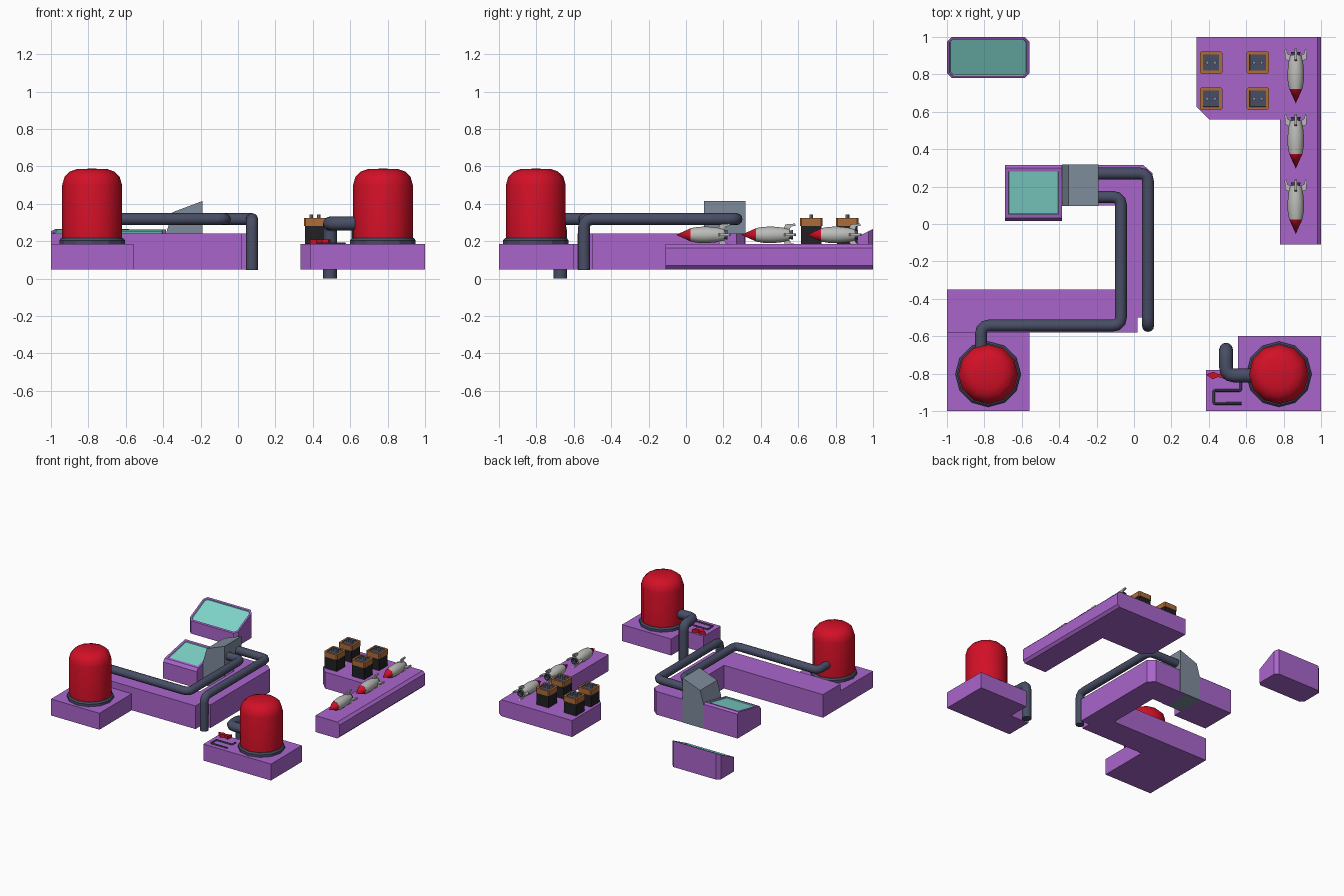
import bpy, bmesh, math
from mathutils import Vector, Matrix

if "Cube" in bpy.data.objects:
    bpy.data.objects.remove(bpy.data.objects["Cube"])


def mat(name, r, g, b):
    m = bpy.data.materials.new(name)
    m.diffuse_color = (r, g, b, 1)
    m.use_nodes = True
    m.node_tree.nodes["Principled BSDF"].inputs["Base Color"].default_value = m.diffuse_color
    return m


PURPLE = mat("purple", 0.40, 0.13, 0.60)
RED = mat("red", 0.65, 0.005, 0.02)
SLATE = mat("slate", 0.065, 0.075, 0.13)
STEEL = mat("steel", 0.21, 0.26, 0.33)
TEAL = mat("teal", 0.21, 0.66, 0.59)
COPPER = mat("copper", 0.42, 0.15, 0.04)
BLACK = mat("black", 0.015, 0.015, 0.018)
SILVER = mat("silver", 0.5, 0.5, 0.48)


def finish(name, bm, *mats, smooth=None):
    bmesh.ops.recalc_face_normals(bm, faces=bm.faces)
    me = bpy.data.meshes.new(name)
    bm.to_mesh(me)
    bm.free()
    ob = bpy.data.objects.new(name, me)
    bpy.context.collection.objects.link(ob)
    for m in mats:
        me.materials.append(m)
    if smooth:
        shade(ob, smooth)
    return ob


def shade(ob, deg):
    bpy.ops.object.select_all(action='DESELECT')
    ob.select_set(True)
    bpy.context.view_layer.objects.active = ob
    bpy.ops.object.shade_smooth_by_angle(angle=math.radians(deg))


def prism(pts, lo, hi, axis='z'):
    """Extrude a 2D outline along an axis (x: pts are yz, y: pts are xz, z: pts are xy)."""
    put = {'x': lambda a, b, h: (h, a, b), 'y': lambda a, b, h: (a, h, b),
           'z': lambda a, b, h: (a, b, h)}[axis]
    bm = bmesh.new()
    rings = [[bm.verts.new(put(a, b, h)) for a, b in pts] for h in (lo, hi)]
    for r in rings:
        bm.faces.new(r)
    n = len(pts)
    for i in range(n):
        j = (i + 1) % n
        bm.faces.new((rings[0][i], rings[0][j], rings[1][j], rings[1][i]))
    bmesh.ops.recalc_face_normals(bm, faces=bm.faces)
    return bm


def rect(x0, x1, y0, y1):
    return [(x0, y0), (x1, y0), (x1, y1), (x0, y1)]


def lathe(name, prof, centre, m, sides=12, axis='z', smooth=40):
    """Revolve (radius, height) points around an axis through centre."""
    bm = bmesh.new()
    vs = [bm.verts.new((r, 0, z)) for r, z in prof]
    es = [bm.edges.new(p) for p in zip(vs, vs[1:])]
    bmesh.ops.spin(bm, geom=vs + es, cent=(0, 0, 0), axis=(0, 0, 1),
                   angle=2 * math.pi, steps=sides)
    bmesh.ops.remove_doubles(bm, verts=bm.verts, dist=1e-5)
    if axis == 'y':
        bm.transform(Matrix.Rotation(math.radians(-90), 4, 'X'))
    bm.transform(Matrix.Translation(centre))
    return finish(name, bm, m, smooth=smooth)


def pipe(name, pts, r, m, bend=0.045, res=4):
    """Tube along a path with rounded corners."""
    pts = [Vector(p) for p in pts]
    path = [pts[0]]
    for a, b, c in zip(pts, pts[1:], pts[2:]):
        p, q = b + (a - b).normalized() * bend, b + (c - b).normalized() * bend
        path += [p.lerp(b, t).lerp(b.lerp(q, t), t) for t in (0, 0.33, 0.67, 1)]
    path.append(pts[-1])
    cu = bpy.data.curves.new(name, 'CURVE')
    cu.dimensions = '3D'
    cu.bevel_depth, cu.bevel_resolution, cu.use_fill_caps = r, res, True
    s = cu.splines.new('POLY')
    s.points.add(len(path) - 1)
    for sp, p in zip(s.points, path):
        sp.co = (*p, 1)
    cu.materials.append(m)
    ob = bpy.data.objects.new(name, cu)
    bpy.context.collection.objects.link(ob)
    bpy.ops.object.select_all(action='DESELECT')
    ob.select_set(True)
    bpy.context.view_layer.objects.active = ob
    bpy.ops.object.convert(target='MESH')
    shade(bpy.context.object, 45)


def inset_screen(bm, width, depth):
    """Recess the largest upward face and give it the second material."""
    bm.normal_update()
    top = max((f for f in bm.faces if f.normal.z > 0.5), key=lambda f: f.calc_area())
    bmesh.ops.inset_region(bm, faces=[top], thickness=width)
    top.material_index = 1
    bmesh.ops.inset_region(bm, faces=[top], thickness=0.004, depth=-depth)


# Platforms
Z0, Z1 = 0.05, 0.185
finish("left_tank_platform", prism(rect(-1, -0.56, -1, -0.58), Z0, Z1), PURPLE)
finish("right_tank_platform", prism([(0.385, -1), (1, -1), (1, -0.6), (0.555, -0.6),
       (0.555, -0.78), (0.385, -0.78)], Z0, Z1), PURPLE)
finish("central_platform", prism([(-1, -0.58), (0.02, -0.58), (0.02, -0.5), (0.1, -0.5),
       (0.1, 0.27), (0.05, 0.315), (-0.25, 0.315), (-0.25, 0.1), (-0.1, 0.1),
       (-0.1, -0.35), (-1, -0.35)], Z0, 0.24), PURPLE)
bm = prism([(0.78, -0.11), (1, -0.11), (1, 1), (0.335, 1), (0.335, 0.625), (0.4, 0.56),
            (0.78, 0.56)], Z0, Z1)
bmesh.ops.bevel(bm, geom=[e for e in bm.edges if all(v.co.x > 0.999 for v in e.verts)
                and abs(e.verts[0].co.y - e.verts[1].co.y) > 0.1],
                offset=0.02, segments=1, affect='EDGES')
finish("storage_platform", bm, PURPLE)

# Console with sloped screen
bm = prism([(0.015, Z0), (0.015, 0.185), (0.033, 0.21), (0.30, 0.263), (0.315, 0.25),
            (0.315, Z0)], -0.69, -0.385, 'x')
inset_screen(bm, 0.027, 0.006)
finish("console", bm, PURPLE, TEAL)

# Separate monitor, sloped towards the front
c = 0.025
bm = prism([(-1 + c, 0.78), (-0.56 - c, 0.78), (-0.56, 0.78 + c), (-0.56, 1 - c),
            (-0.56 - c, 1), (-1 + c, 1), (-1, 1 - c), (-1, 0.78 + c)], Z0, 0.265)
for v in bm.verts:
    if v.co.z > 0.2:
        v.co.z = 0.265 - 0.5 * (1 - v.co.y)
inset_screen(bm, 0.015, 0.008)
finish("monitor", bm, PURPLE, TEAL)

# Duct joining console and pipes
finish("duct", prism([(-0.385, Z0), (-0.19, Z0), (-0.19, 0.415), (-0.35, 0.355),
       (-0.385, 0.24)], 0.095, 0.317, 'y'), STEEL)

# Tanks
for side, x in (("left", -0.78), ("right", 0.775)):
    lathe(side + "_tank_base", [(0, 0.18), (0.175, 0.18), (0.175, 0.205), (0.165, 0.217),
          (0, 0.217)], (x, -0.803, 0), SLATE, smooth=25)
    lathe(side + "_tank", [(0, 0.2), (0.16, 0.2), (0.16, 0.5), (0.147, 0.545), (0.118, 0.573),
          (0.08, 0.586), (0, 0.588)], (x, -0.803, 0), RED)

# Pipes
P = 0.318
pipe("long_pipe", [(-0.818, -0.7, P), (-0.818, -0.543, P), (-0.07, -0.543, P),
                   (-0.07, 0.145, P), (-0.25, 0.145, P)], 0.032, SLATE)
pipe("drop_pipe", [(-0.25, 0.27, P), (0.075, 0.27, P), (0.075, -0.545, P),
                   (0.075, -0.545, 0.045)], 0.032, SLATE)
pipe("short_pipe", [(0.7, -0.81, 0.295), (0.492, -0.81, 0.295), (0.492, -0.672, 0.295),
                    (0.492, -0.672, 0)], 0.037, SLATE)
pipe("cable", [(0.57, -0.847, 0.188), (0.57, -0.89, 0.188), (0.427, -0.89, 0.188),
               (0.427, -0.96, 0.188), (0.575, -0.96, 0.188)], 0.007, SLATE, 0.008, 1)

# Red lever beside the right tank
finish("lever", prism([(0.385, -0.805), (0.425, -0.79), (0.45, -0.803), (0.495, -0.785),
       (0.485, -0.83), (0.45, -0.818), (0.42, -0.83)], 0.185, 0.21), RED)

# Batteries
for i, (x, y) in enumerate((x, y) for x in (0.412, 0.662) for y in (0.67, 0.863)):
    n = f"battery_{i + 1}_"
    h = 0.055
    finish(n + "body", prism(rect(x - h, x + h, y - h, y + h), 0.183, 0.29), BLACK)
    h = 0.06
    bm = prism(rect(x - h, x + h, y - h, y + h), 0.282, 0.323)
    bmesh.ops.bevel(bm, geom=[e for e in bm.edges if abs((e.verts[0].co - e.verts[1].co).z) > 0.03],
                    offset=0.008, segments=1, affect='EDGES')
    bm.normal_update()
    top = next(f for f in bm.faces if f.normal.z > 0.9)
    bmesh.ops.inset_region(bm, faces=[top], thickness=0.018)
    top.material_index = 1
    bmesh.ops.inset_region(bm, faces=[top], thickness=0.001, depth=-0.006)
    finish(n + "cap", bm, COPPER, SLATE)
    for s in (-1, 1):
        lathe(n + ("terminal_a" if s < 0 else "terminal_b"),
              [(0, 0.315), (0.01, 0.315), (0.01, 0.343), (0, 0.343)],
              (x + s * 0.02, y, 0), STEEL, sides=8)

# Rockets lying on the storage platform, nose to the front
for i in range(3):
    n = f"rocket_{i + 1}_"
    at = Vector((0.865, -0.053 + 0.349 * i, 0.234))
    lathe(n + "nose", [(0, 0), (0.036, 0.08), (0, 0.08)], at, RED, axis='y')
    lathe(n + "body", [(0, 0.078), (0.036, 0.078), (0.043, 0.12), (0.044, 0.17), (0.039, 0.22),
          (0.03, 0.258), (0, 0.258)], at, SILVER, axis='y')
    lathe(n + "nozzle", [(0, 0.25), (0.02, 0.25), (0.026, 0.275), (0.018, 0.275), (0.012, 0.262),
          (0, 0.262)], at, SLATE, axis='y')
    for k in range(4):
        bm = prism([(0.225, 0.03), (0.235, 0.056), (0.285, 0.06), (0.292, 0.05), (0.265, 0.044),
                    (0.255, 0.02)], -0.006, 0.006, 'x')
        bm.transform(Matrix.Translation(at) @ Matrix.Rotation(k * math.pi / 2, 4, 'Y'))
        finish(n + f"fin_{k + 1}", bm, SILVER)
